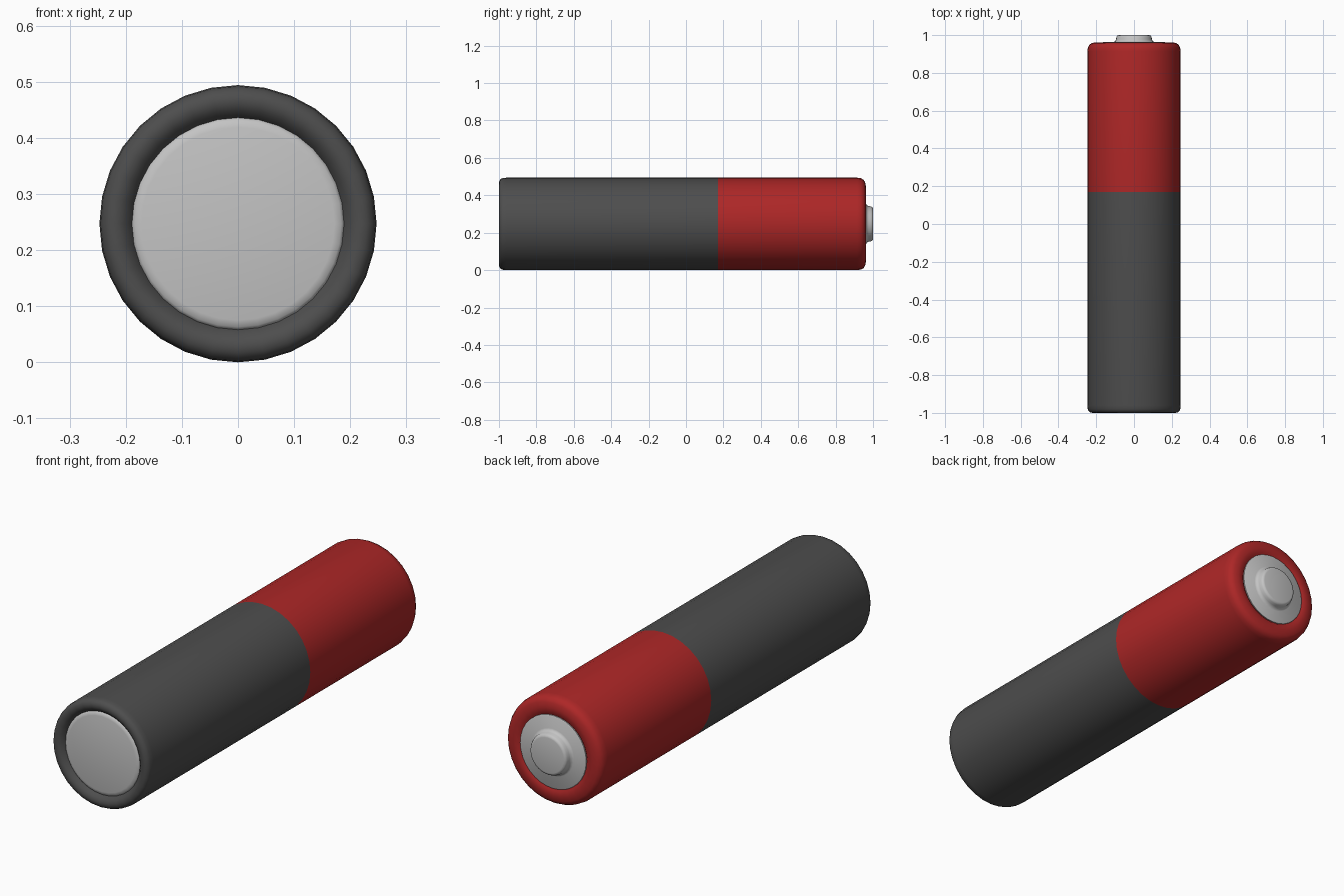
import bpy, bmesh, math

if "Cube" in bpy.data.objects:
    bpy.data.objects.remove(bpy.data.objects["Cube"])

R = 0.247      # casing radius, also axis height
SIDES = 32

def material(name, col):
    m = bpy.data.materials.new(name)
    m.diffuse_color = (*col, 1)
    m.use_nodes = True
    m.node_tree.nodes["Principled BSDF"].inputs["Base Color"].default_value = m.diffuse_color
    return m

GREY = material("dark grey", (0.075, 0.075, 0.075))
RED = material("red", (0.42, 0.02, 0.02))
SILVER = material("silver", (0.55, 0.55, 0.55))

def lathe(name, profile, mat, angle=50):
    """Spin (radius, y) points around the long axis."""
    bm = bmesh.new()
    rings = []
    for r, y in profile:
        if r == 0:
            rings.append([bm.verts.new((0, y, R))] * SIDES)
        else:
            rings.append([bm.verts.new((r * math.sin(2 * math.pi * i / SIDES), y,
                                        R + r * math.cos(2 * math.pi * i / SIDES)))
                          for i in range(SIDES)])
    for a, b in zip(rings, rings[1:]):
        for i in range(SIDES):
            j = (i + 1) % SIDES
            bm.faces.new(list(dict.fromkeys((a[i], a[j], b[j], b[i]))))
    bmesh.ops.recalc_face_normals(bm, faces=bm.faces)
    me = bpy.data.meshes.new(name)
    bm.to_mesh(me)
    bm.free()
    me.materials.append(mat)
    ob = bpy.data.objects.new(name, me)
    bpy.context.collection.objects.link(ob)
    bpy.ops.object.select_all(action='DESELECT')
    ob.select_set(True)
    bpy.context.view_layer.objects.active = ob
    bpy.ops.object.shade_smooth_by_angle(angle=math.radians(angle))
    return ob

# wrapper: rolled lip at the front, rounded shoulder at the back, split by position
wrapper = lathe("wrapper", [
    (0, -0.97), (0.185, -0.97), (0.192, -0.982), (0.202, -0.993), (0.216, -1.0),
    (0.230, -0.998), (0.240, -0.991), (0.245, -0.98), (R, -0.96),
    (R, 0.17), (R, 0.915), (0.244, 0.935), (0.236, 0.95), (0.222, 0.958), (0.20, 0.962),
    (0.175, 0.961), (0.168, 0.955), (0, 0.955)], GREY)
wrapper.data.materials.append(RED)
for p in wrapper.data.polygons:
    p.material_index = int(p.center.y > 0.17)

# flat negative contact
lathe("negative_contact", [(0, -0.985), (0.172, -0.985), (0.184, -0.982),
                           (0.19, -0.976), (0.19, -0.96), (0, -0.96)], SILVER)

# positive contact plate with raised button
lathe("positive_contact", [(0, 0.94), (0.167, 0.94), (0.167, 0.960), (0.162, 0.963),
                           (0.108, 0.963), (0.099, 0.968), (0.095, 0.978), (0.093, 0.990),
                           (0.088, 0.998), (0.080, 1.0), (0, 1.0)], SILVER)
